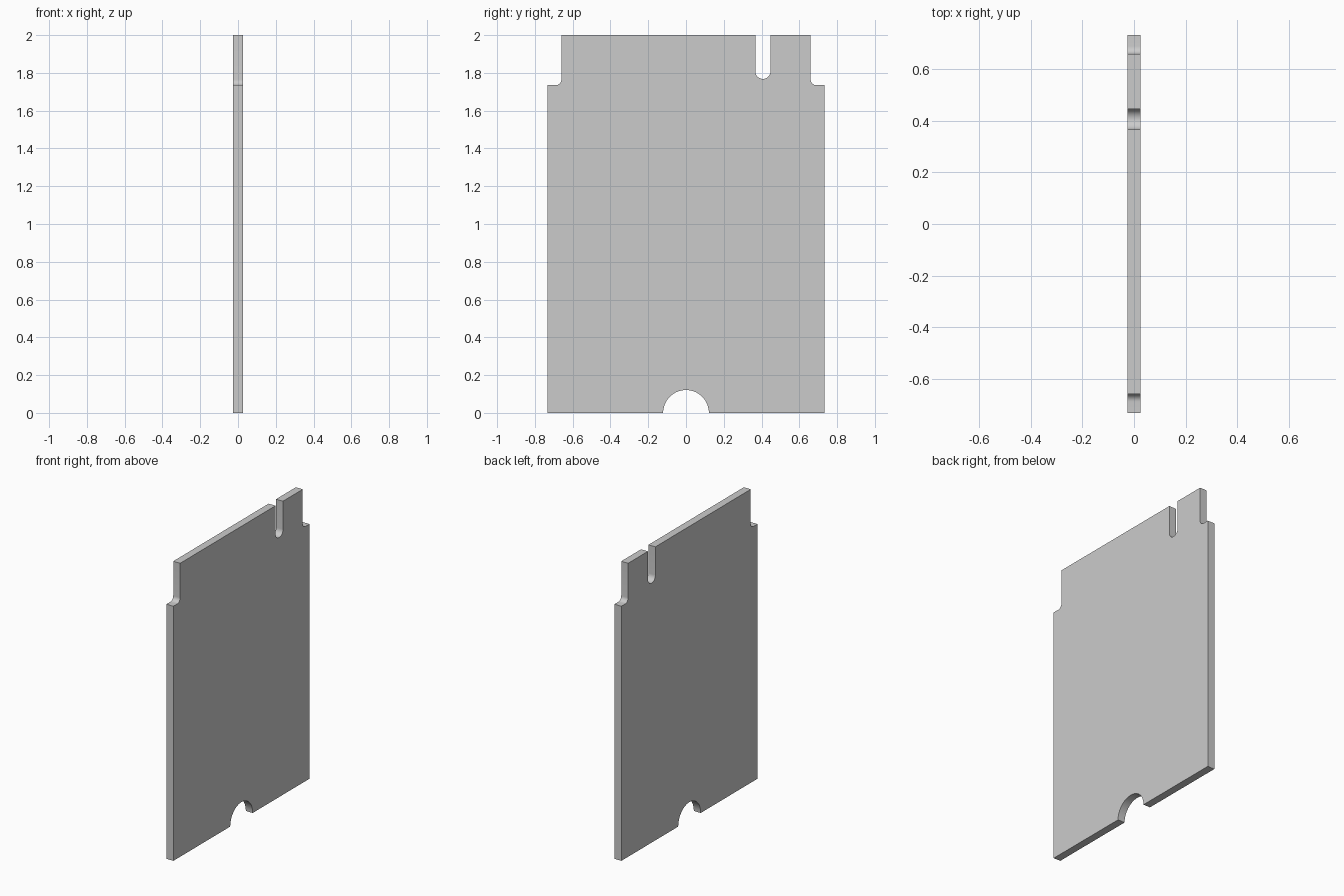
import bpy, bmesh
from math import sin, cos, radians

if "Cube" in bpy.data.objects:
    bpy.data.objects.remove(bpy.data.objects["Cube"])

HALF_W, TAB, H, STEP = 0.733, 0.66, 2.0, 1.735
THICK = 0.052


def arc(cy, cz, r, a0, a1, n):
    """Points on an arc in the y-z plane, angles in degrees."""
    return [(cy + r * cos(radians(a0 + (a1 - a0) * i / n)),
             cz + r * sin(radians(a0 + (a1 - a0) * i / n))) for i in range(n + 1)]


# Outline, counter-clockwise from the lower left corner
R = 0.03
profile = [(-HALF_W, 0)]
profile += arc(0, 0, 0.121, 180, 0, 32)                       # bottom half-round cut-out
profile += [(HALF_W, 0), (HALF_W, STEP)]
profile += arc(TAB + R, STEP + R, R, 270, 180, 8)             # right shoulder fillet
profile += [(TAB, H), (0.447, H)]
profile += arc(0.407, 1.808, 0.04, 0, -180, 20)               # round-ended key slot
profile += [(0.367, H), (-TAB, H)]
profile += arc(-TAB - R, STEP + R, R, 0, -90, 8)              # left shoulder fillet
profile += [(-HALF_W, STEP)]

# Flat plate extruded through its thickness
bm = bmesh.new()
face = bm.faces.new([bm.verts.new((-THICK / 2, y, z)) for y, z in profile])
ext = bmesh.ops.extrude_face_region(bm, geom=[face], use_keep_orig=True)
moved = [g for g in ext["geom"] if isinstance(g, bmesh.types.BMVert)]
bmesh.ops.translate(bm, verts=moved, vec=(THICK, 0, 0))
bmesh.ops.recalc_face_normals(bm, faces=bm.faces)
mesh = bpy.data.meshes.new("notched_plate")
bm.to_mesh(mesh)
bm.free()
plate = bpy.data.objects.new("notched_plate", mesh)
bpy.context.collection.objects.link(plate)

# Smooth the rounded cuts, keep the plate edges sharp
bpy.context.view_layer.objects.active = plate
plate.select_set(True)
bpy.ops.object.shade_smooth_by_angle(angle=radians(30))
